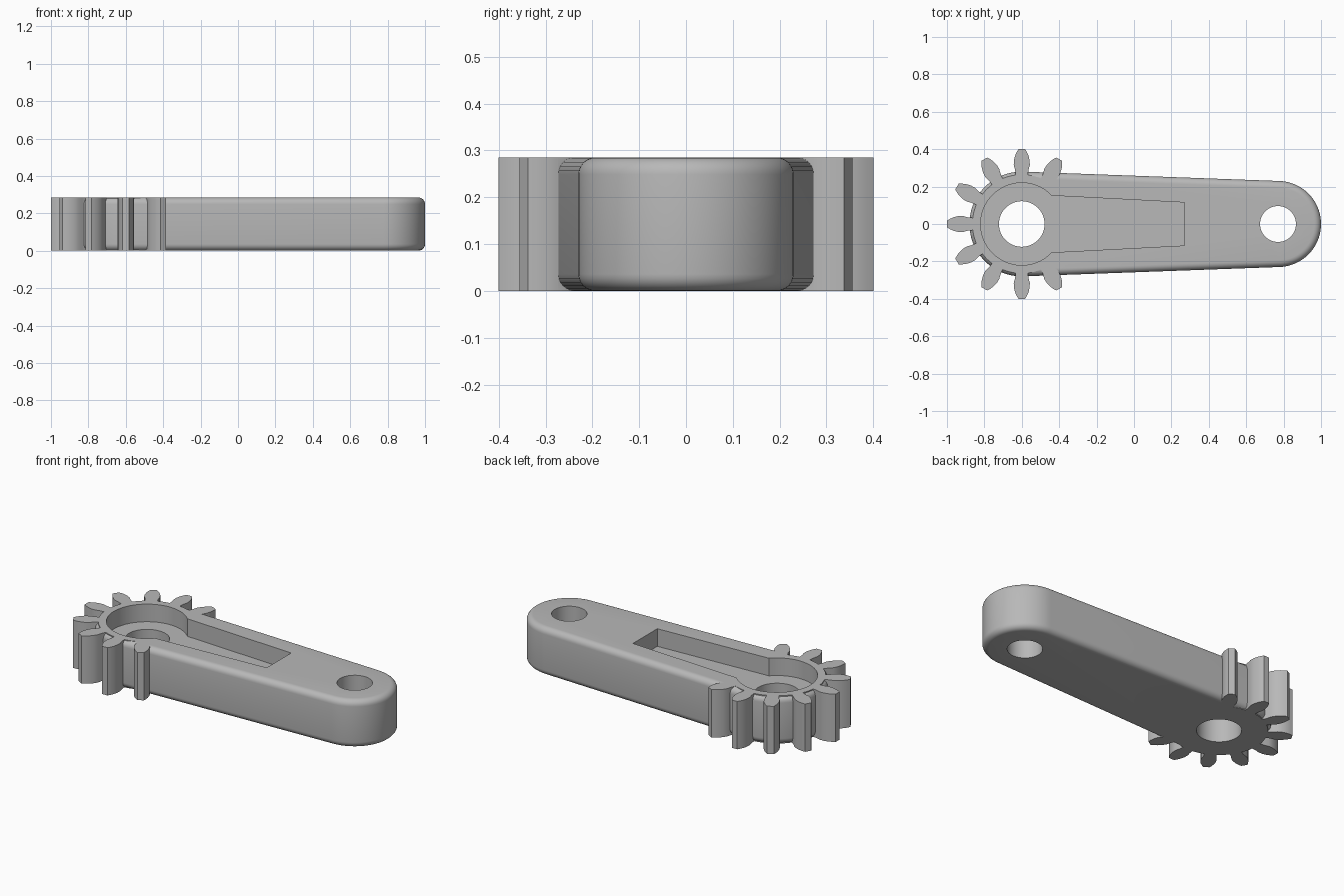
import bpy, bmesh
from math import radians, degrees, sin, cos, asin, atan2

cube = bpy.data.objects.get("Cube")
if cube:
    bpy.data.objects.remove(cube, do_unlink=True)

H = 0.285          # thickness of the lever
GX, RX = -0.6, 0.77  # gear end and rod end centres
R_GEAR, R_ROD = 0.28, 0.23
FILLET = 0.036

grey = bpy.data.materials.new("plain grey")
grey.use_nodes = True
grey.diffuse_color = (0.48, 0.48, 0.48, 1)
grey.node_tree.nodes["Principled BSDF"].inputs["Base Color"].default_value = (0.48, 0.48, 0.48, 1)


def arc(cx, r, a0, a1, n):
    """Points along an arc centred on (cx, 0), angles in degrees."""
    angles = [radians(a0 + (a1 - a0) * i / n) for i in range(n + 1)]
    return [(cx + r * cos(a), r * sin(a)) for a in angles]


def prism(name, outline, z0, z1, fillet=0):
    """Extrude a closed outline, optionally rounding its top and bottom rims."""
    bm = bmesh.new()
    base = bm.faces.new([bm.verts.new((x, y, z0)) for x, y in outline])
    up = bmesh.ops.extrude_face_region(bm, geom=[base])["geom"]
    bmesh.ops.translate(bm, vec=(0, 0, z1 - z0),
                        verts=[v for v in up if isinstance(v, bmesh.types.BMVert)])
    bmesh.ops.recalc_face_normals(bm, faces=bm.faces)
    if fillet:
        rims = [e for e in bm.edges if abs(e.verts[0].co.z - e.verts[1].co.z) < 1e-5]
        bmesh.ops.bevel(bm, geom=rims, offset=fillet, segments=6, profile=0.5, affect='EDGES')
    mesh = bpy.data.meshes.new(name)
    bm.to_mesh(mesh)
    bm.free()
    mesh.materials.append(grey)
    ob = bpy.data.objects.new(name, mesh)
    bpy.context.collection.objects.link(ob)
    return ob


def combine(target, tool, operation):
    """Apply a boolean and discard the tool object."""
    bpy.ops.object.select_all(action='DESELECT')
    bpy.context.view_layer.objects.active = target
    target.select_set(True)
    mod = target.modifiers.new(operation, 'BOOLEAN')
    mod.operation, mod.object, mod.solver = operation, tool, 'EXACT'
    bpy.ops.object.modifier_apply(modifier=mod.name)
    bpy.data.objects.remove(tool, do_unlink=True)


# Tapered arm: tangent hull of the two end circles, with rounded rims
tangent = 90 - degrees(asin((R_GEAR - R_ROD) / (RX - GX)))
outline = arc(RX, R_ROD, -tangent, tangent, 40) + arc(GX, R_GEAR, tangent, 360 - tangent, 48)
lever = prism("gear_lever", outline, 0, H, FILLET)

# Gear sector: root disc with nine full-height teeth around the outer end
half_tooth = [(0.262, 0.033), (0.29, 0.036), (0.315, 0.043), (0.34, 0.042),
              (0.365, 0.036), (0.385, 0.027), (0.4, 0.018)]
flank = [(r, -w) for r, w in half_tooth] + [(r, w) for r, w in reversed(half_tooth)]
gear = []
for deg in range(60, 301, 30):
    a = radians(deg)
    gear += [(GX + r * cos(a) - w * sin(a), r * sin(a) + w * cos(a)) for r, w in flank]
    if deg < 300:
        gear += arc(GX, 0.264, deg + 11, deg + 19, 3)
gear += arc(GX, 0.262, 310, 410, 16)
combine(lever, prism("gear_teeth", gear, 0, H), 'UNION')

# Keyhole-shaped pocket in the top
neck = degrees(atan2(0.152, 0.159))
pocket = arc(GX, 0.22, neck, 360 - neck, 56) + [(0.27, -0.115), (0.27, 0.115)]
combine(lever, prism("pocket_cutter", pocket, H - 0.105, H + 0.1), 'DIFFERENCE')

# Shaft hole and rod hole
for name, x, r in (("shaft_hole", GX, 0.122), ("rod_hole", RX, 0.096)):
    combine(lever, prism(name, arc(x, r, 0, 352.5, 47), -0.1, H + 0.1), 'DIFFERENCE')

lever.select_set(True)
bpy.ops.object.shade_smooth_by_angle(angle=radians(28))
